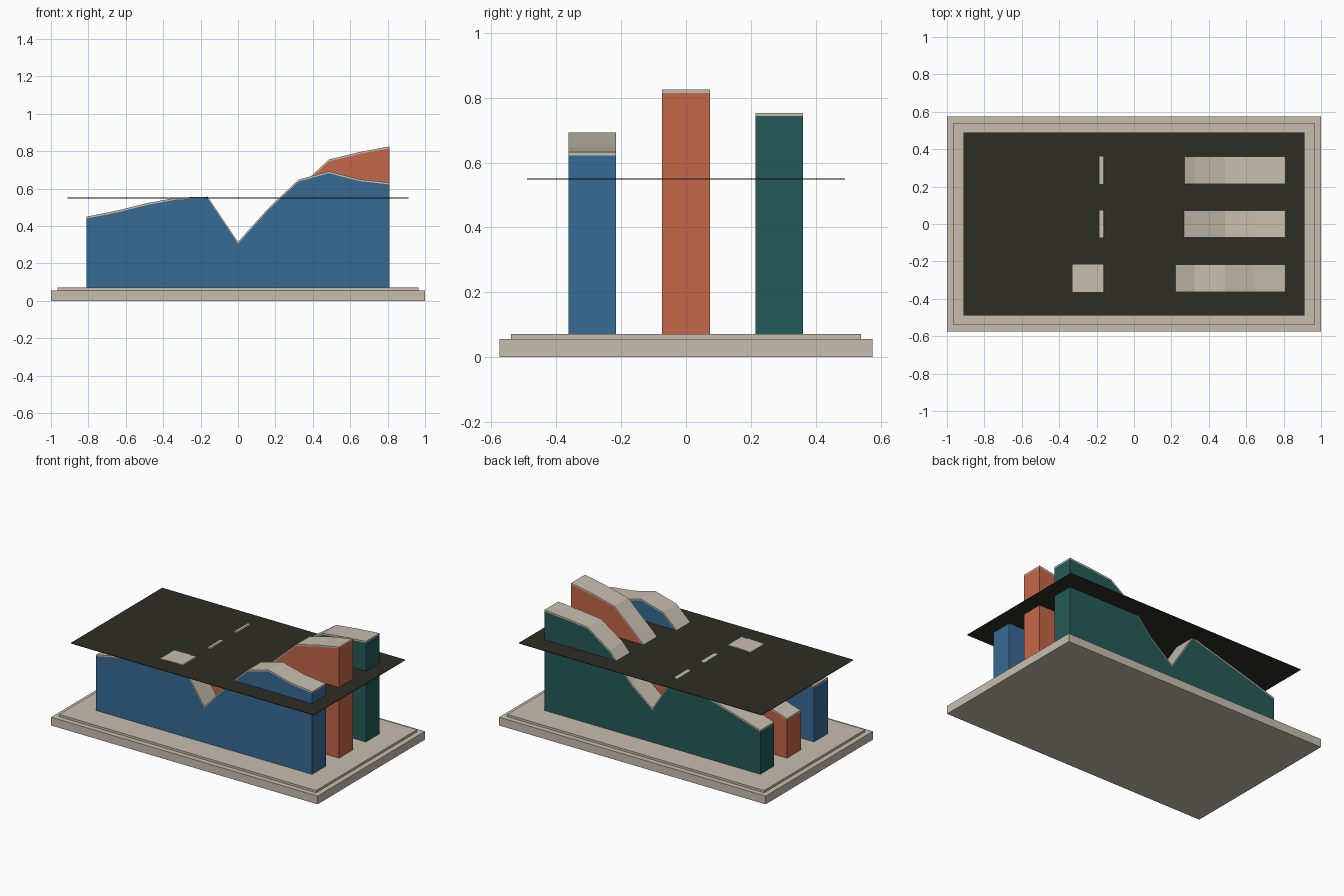
import bpy
import bmesh

cube = bpy.data.objects.get("Cube")
if cube:
    bpy.data.objects.remove(cube, do_unlink=True)


def material(name, rgb):
    """Flat material from 0-255 sRGB values."""
    linear = [((c / 255 + 0.055) / 1.055) ** 2.4 for c in rgb]
    mat = bpy.data.materials.new(name)
    mat.use_nodes = True
    mat.diffuse_color = (*linear, 1)
    mat.node_tree.nodes["Principled BSDF"].inputs["Base Color"].default_value = (*linear, 1)
    return mat


beige = material("warm_beige", (200, 190, 175))
blue = material("blue", (54, 107, 148))
orange = material("burnt_orange", (196, 103, 72))
teal = material("dark_teal", (36, 91, 88))
olive = material("dark_olive", (46, 45, 36))


def extrude_profile(name, outline, y_mid, depth, mat):
    """Extrude a closed x-z outline along y."""
    bm = bmesh.new()
    front = bm.faces.new([bm.verts.new((x, y_mid - depth / 2, z)) for x, z in outline])
    result = bmesh.ops.extrude_face_region(bm, geom=[front])
    moved = [v for v in result["geom"] if isinstance(v, bmesh.types.BMVert)]
    bmesh.ops.translate(bm, verts=moved, vec=(0, depth, 0))
    bmesh.ops.recalc_face_normals(bm, faces=bm.faces)
    mesh = bpy.data.meshes.new(name)
    bm.to_mesh(mesh)
    bm.free()
    mesh.materials.append(mat)
    obj = bpy.data.objects.new(name, mesh)
    bpy.context.collection.objects.link(obj)
    return obj


def slab(name, half_x, half_y, z_low, z_high, mat):
    outline = [(-half_x, z_low), (half_x, z_low), (half_x, z_high), (-half_x, z_high)]
    return extrude_profile(name, outline, 0, 2 * half_y, mat)


# Stepped base
slab("base", 1.0, 0.575, 0, 0.056, beige)
slab("base_step", 0.965, 0.54, 0.056, 0.071, beige)

# Three profile walls, each with a thin cap following its top
HALF, FLOOR, CAP, WIDTH = 0.81, 0.071, 0.01, 0.147
walls = [
    ("front", -0.289, blue,
     [0.45, 0.482, 0.522, 0.552, 0.556, 0.315, 0.495, 0.648, 0.692, 0.65, 0.632]),
    ("middle", 0, orange,
     [0.34, 0.39, 0.45, 0.515, 0.557, 0.30, 0.45, 0.605, 0.755, 0.795, 0.825]),
    ("back", 0.287, teal,
     [0.37, 0.42, 0.467, 0.512, 0.557, 0.30, 0.43, 0.61, 0.722, 0.74, 0.753]),
]
for label, y, mat, heights in walls:
    step = 2 * HALF / (len(heights) - 1)
    top = [(-HALF + i * step, z) for i, z in enumerate(heights)]
    under = [(x, z - CAP) for x, z in reversed(top)]
    extrude_profile(label + "_wall", [(-HALF, FLOOR), (HALF, FLOOR)] + under, y, WIDTH, mat)
    extrude_profile(label + "_wall_cap", top + under, y, WIDTH, beige)

# Thin level sheet cutting through the walls
slab("level_sheet", 0.912, 0.49, 0.547, 0.551, olive)
